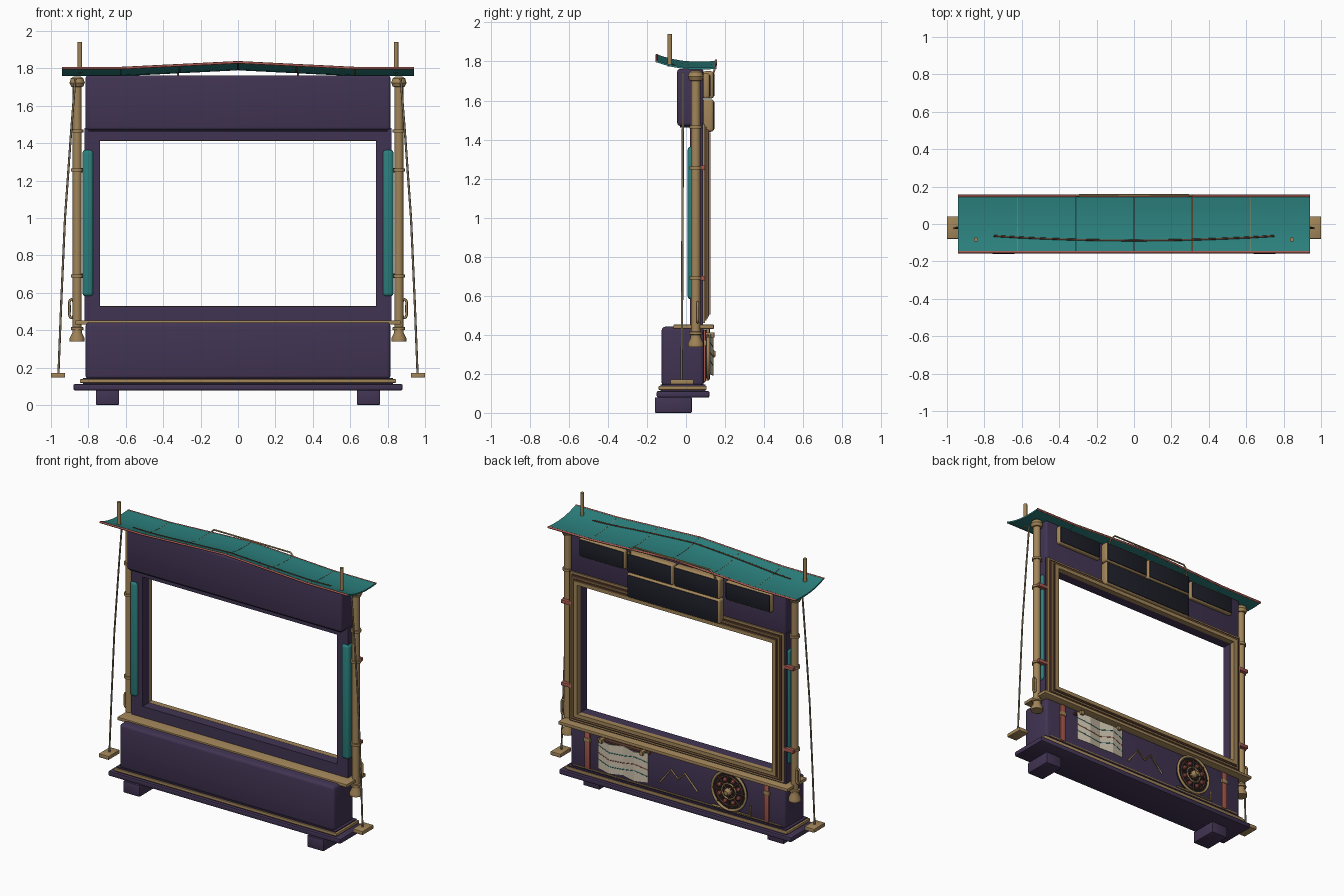
import bpy, bmesh, math
from mathutils import Vector, Matrix

if "Cube" in bpy.data.objects:
    bpy.data.objects.remove(bpy.data.objects["Cube"])


def mat(name, r, g, b):
    m = bpy.data.materials.new(name)
    m.diffuse_color = (r, g, b, 1)
    m.use_nodes = True
    m.node_tree.nodes["Principled BSDF"].inputs["Base Color"].default_value = m.diffuse_color
    return m


PURPLE = mat("dark_purple", .053, .034, .085)
TAN = mat("brass_tan", .36, .235, .10)
TEAL = mat("teal", .024, .215, .205)
RED = mat("muted_red", .38, .10, .08)
BLACK = mat("screen_black", .013, .014, .022)
BROWN = mat("red_brown", .11, .045, .028)
CREAM = mat("paper_cream", .62, .55, .42)
ROPE = mat("rope_grey", .26, .21, .14)


def finish(bm, name, m, smooth=True):
    bmesh.ops.recalc_face_normals(bm, faces=bm.faces)
    me = bpy.data.meshes.new(name)
    bm.to_mesh(me)
    bm.free()
    ob = bpy.data.objects.new(name, me)
    bpy.context.collection.objects.link(ob)
    me.materials.append(m)
    if smooth:
        bpy.ops.object.select_all(action='DESELECT')
        ob.select_set(True)
        bpy.context.view_layer.objects.active = ob
        bpy.ops.object.shade_smooth_by_angle(angle=math.radians(35))
    return ob


def box(name, x, y, z, m, bevel=.004, seg=2):
    """Box from (min, max) ranges with rounded edges."""
    bm = bmesh.new()
    bmesh.ops.create_cube(bm, size=1)
    for v in bm.verts:
        v.co = [(r[0] + r[1]) / 2 + c * (r[1] - r[0]) for r, c in zip((x, y, z), v.co)]
    if bevel:
        bmesh.ops.bevel(bm, geom=bm.edges[:], offset=bevel, segments=seg, affect='EDGES', profile=.5)
    return finish(bm, name, m)


def lathe(name, prof, loc, m, axis='Z', n=20):
    """Turned shape from (radius, height) points."""
    bm = bmesh.new()
    rings = []
    for r, h in prof:
        rings.append([bm.verts.new((r * math.cos(2 * math.pi * i / n), r * math.sin(2 * math.pi * i / n), h))
                      for i in range(n)])
    for a, b in zip(rings, rings[1:]):
        for i in range(n):
            bm.faces.new((a[i], a[(i + 1) % n], b[(i + 1) % n], b[i]))
    bm.faces.new(rings[0])
    bm.faces.new(rings[-1])
    if axis == 'Y':
        bm.transform(Matrix.Rotation(-math.pi / 2, 4, 'X'))
    bm.transform(Matrix.Translation(Vector(loc)))
    return finish(bm, name, m)


def tube(name, pts, r, m, closed=False):
    cu = bpy.data.curves.new(name, 'CURVE')
    cu.dimensions = '3D'
    cu.bevel_depth = r
    cu.bevel_resolution = 2
    cu.use_fill_caps = True
    sp = cu.splines.new('POLY')
    sp.points.add(len(pts) - 1)
    for p, q in zip(sp.points, pts):
        p.co = (*q, 1)
    sp.use_cyclic_u = closed
    cu.materials.append(m)
    ob = bpy.data.objects.new(name, cu)
    bpy.context.collection.objects.link(ob)
    bpy.ops.object.select_all(action='DESELECT')
    ob.select_set(True)
    bpy.context.view_layer.objects.active = ob
    bpy.ops.object.convert(target='MESH')
    return ob


def ring_frame(name, outer, inner, y, m):
    """Rectangular ring; outer and inner are (x0, x1, z0, z1)."""
    bm = bmesh.new()
    loops = []
    for (x0, x1, z0, z1), yy in ((outer, y[0]), (outer, y[1]), (inner, y[1]), (inner, y[0])):
        loops.append([bm.verts.new(c) for c in ((x0, yy, z0), (x1, yy, z0), (x1, yy, z1), (x0, yy, z1))])
    for k in range(4):
        a, b = loops[k], loops[(k + 1) % 4]
        for i in range(4):
            bm.faces.new((a[i], a[(i + 1) % 4], b[(i + 1) % 4], b[i]))
    return finish(bm, name, m, False)


# base and cabinet
box("base_plate", (-.88, .88), (-.15, .12), (.078, .112), PURPLE, .008)
box("base_trim", (-.845, .845), (-.14, .105), (.118, .138), TAN)
box("base_riser", (-.83, .83), (-.13, .1), (.108, .145), PURPLE, 0)
box("lower_cabinet", (-.815, .815), (-.125, .092), (.137, .442), PURPLE, .02, 3)
box("shelf_ledge", (-.87, .87), (-.065, .143), (.43, .452), TAN)
box("upper_cabinet", (-.815, .815), (-.045, .09), (1.47, 1.762), PURPLE, .015, 3)
box("cabinet_seam", (-.8, .8), (-.03, .08), (1.463, 1.475), BLACK, 0)

# window frame with stepped mouldings on the back
ring_frame("window_frame", (-.82, .82, .44, 1.48), (-.737, .737, .527, 1.413), (.02, .088), PURPLE)
hid = (-.75, .75, .517, 1.423)
ring_frame("moulding_outer", (-.81, .81, .46, 1.48), hid, (.085, .098), TAN)
ring_frame("moulding_middle", (-.796, .796, .474, 1.466), hid, (.095, .105), BROWN)
ring_frame("moulding_thin", (-.785, .785, .484, 1.455), hid, (.1, .113), TAN)
ring_frame("moulding_groove", (-.774, .774, .494, 1.446), hid, (.1, .118), BROWN)
ring_frame("moulding_inner", (-.765, .765, .503, 1.437), (-.738, .738, .528, 1.412), (.088, .125), TAN)

# roof of six panels with a low ridge and upturned front edge
PROFILE = [(-.15, 1.806), (-.115, 1.794), (-.07, 1.782), (-.02, 1.773), (.04, 1.768), (.1, 1.768), (.15, 1.772)]


def lift(x):
    return .031 * max(0, 1 - abs(x) / .62)


def roof_z(y):
    for (y0, z0), (y1, z1) in zip(PROFILE, PROFILE[1:]):
        if y <= y1:
            return z0 + (z1 - z0) * (y - y0) / (y1 - y0)
    return PROFILE[-1][1]


XS = [-.94, -.624, -.313, 0, .313, .624, .94]
for i, (x0, x1) in enumerate(zip(XS, XS[1:])):
    bm = bmesh.new()
    a = x0 + (.002 if i else 0)
    b = x1 - (.002 if i < 5 else 0)
    rows = [[[bm.verts.new((x, y, z + lift(x) + d)) for y, z in PROFILE] for x in (a, b)] for d in (0, -.01)]
    n = len(PROFILE)
    for r in rows:
        for k in range(n - 1):
            bm.faces.new((r[0][k], r[0][k + 1], r[1][k + 1], r[1][k]))
    for j in (0, 1):
        for k in range(n - 1):
            bm.faces.new((rows[0][j][k], rows[0][j][k + 1], rows[1][j][k + 1], rows[1][j][k]))
    for k in (0, n - 1):
        bm.faces.new((rows[0][0][k], rows[0][1][k], rows[1][1][k], rows[1][0][k]))
    finish(bm, "roof_panel", TEAL)
for x in XS[1:-1]:
    tube("roof_seam", [(x, y, z + lift(x) - .003) for y, z in PROFILE], .003, TAN if x else BROWN)
for y, z in (PROFILE[0], PROFILE[-1]):
    tube("roof_edge_trim", [(x, y, z - .005 + lift(x)) for x in XS], .007, RED)
sag = [(-.75 + 1.5 * t / 16) for t in range(17)]
tube("roof_cable", [(x, -.088 + .024 * (x / .75) ** 2, roof_z(-.088 + .024 * (x / .75) ** 2) + lift(x))
                    for x in sag], .005, BROWN)

# back screens with brass frames
for name, x, z, y in (("side_screen_left", (-.73, -.38), (1.61, 1.74), .125),
                      ("side_screen_right", (.38, .73), (1.61, 1.74), .125),
                      ("top_screen_left", (-.352, -.004), (1.61, 1.75), .145),
                      ("top_screen_right", (.004, .352), (1.61, 1.75), .145),
                      ("wide_screen", (-.352, .352), (1.44, 1.606), .145)):
    box(name + "_body", x, (.085, y - .003), z, TAN, .014, 3)
    box(name + "_glass", (x[0] + .009, x[1] - .009), (y - .012, y), (z[0] + .009, z[1] - .009), BLACK, .005)
tube("screen_handle", [(-.325, .14, 1.74), (-.32, .152, 1.775), (-.29, .154, 1.806), (.29, .154, 1.806),
                       (.32, .152, 1.775), (.325, .14, 1.74)], .0055, TAN)

# mirrored side parts
for s in (-1, 1):
    box("foot", sorted((s * .635, s * .76)), (-.16, .03), (0, .08), PURPLE, .006)
    lathe("post", [(.04, .338), (.04, .358), (.026, .385), (.026, .40), (.034, .402), (.034, .415), (.024, .418),
                   (.024, 1.70), (.032, 1.702), (.041, 1.722), (.034, 1.745), (.02, 1.755)], (s * .86, .05, 0), TAN)
    for z in (.69, 1.255, 1.465):
        lathe("post_collar", [(.033, z - .008), (.033, z + .008)], (s * .86, .05, 0), TAN)
    for z in (.69, 1.255):
        box("post_clamp", sorted((s * .78, s * .88)), (.072, .098), (z - .012, z + .012), RED, .003)
    box("side_cushion", sorted((s * .772, s * .832)), (.008, .075), (.58, 1.365), TEAL, .02, 3)
    lathe("mast", [(.012, 1.775), (.012, 1.94)], (s * .845, -.083, 0), TAN, n=12)
    tube("guy_rope", [(s * .87, -.015, 1.745), (s * .893, -.016, 1.45), (s * .925, -.018, 1.0),
                      (s * .945, -.02, .55), (s * .96, -.022, .165)], .0058, ROPE)
    box("rope_anchor", sorted((s * .925, s * 1.0)), (-.08, .04), (.146, .172), TAN)
    tube("side_ring", [(s * .89 + .014 * max(-.8, min(.8, 1.4 * math.cos(a))), .06, .515 + .05 * math.sin(a))
                       for a in [2 * math.pi * k / 16 for k in range(16)]], .007, TAN, True)
    # straps with buckles on the cabinet back
    box("strap", (s * .68 - .019, s * .68 + .019), (.085, .102), (.16, .425), RED, .003)
    box("strap_buckle", (s * .68 - .024, s * .68 + .024), (.09, .107), (.345, .372), TAN, .003)

# folded paper map
FX = [.2 + .38 * k / 4 for k in range(5)]
FY = [.138 if k % 2 else .122 for k in range(5)]


def map_sheet(name, z0, z1, dy, m):
    bm = bmesh.new()
    cols = []
    for k in range(5):
        w = .008 if k % 2 else 0
        cols.append([bm.verts.new((FX[k], FY[k] + d, z - w)) for d, z in
                     ((-dy, z0), (dy, z0), (dy, z1), (-dy, z1))])
    for a, b in zip(cols, cols[1:]):
        for i in range(4):
            bm.faces.new((a[i], a[(i + 1) % 4], b[(i + 1) % 4], b[i]))
    bm.faces.new(cols[0])
    bm.faces.new(cols[-1])
    finish(bm, name, m, False)


map_sheet("folded_map", .2, .402, .002, CREAM)
for zz, m in ((.345, TEAL), (.295, RED), (.25, TEAL)):
    tube("map_route", [(FX[k], FY[k] + .001, zz + (.015 if k % 3 == 1 else -.008)) for k in range(5)], .003, m)
box("map_clip", (.2, .59), (.088, .118), (.39, .402), BROWN, .002)
for x in (.24, .55):
    box("map_peg", (x - .012, x + .012), (.1, .145), (.385, .413), TAN, .003)

# mountain outline and bottom trim
tube("mountain_line", [(.13, .097, .215), (.045, .097, .325), (-.01, .097, .272), (-.06, .097, .325),
                       (-.155, .097, .225)], .006, TAN)
box("back_lower_trim", (-.79, .79), (.088, .098), (.155, .163), TAN, 0)

# spoked wheel
wx, wz = -.405, .302
lathe("wheel_disc", [(.126, .088), (.126, .108)], (wx, 0, wz), BLACK, 'Y', 32)
for r, y, t, m in ((.128, .113, .009, TAN), (.1, .112, .006, BROWN), (.052, .116, .006, TAN)):
    tube("wheel_ring", [(wx + r * math.cos(a), y, wz + r * math.sin(a))
                        for a in [2 * math.pi * k / 32 for k in range(32)]], t, m, True)
for k in range(8):
    a = math.pi * k / 4
    c, s = math.cos(a), math.sin(a)
    tube("wheel_spoke", [(wx + .02 * c, .118, wz + .02 * s), (wx + .125 * c, .114, wz + .125 * s)], .005, BROWN)
    c, s = math.cos(a + .39), math.sin(a + .39)
    lathe("wheel_stud", [(.014, .104), (.014, .12), (.008, .126)], (wx + .078 * c, 0, wz + .078 * s), RED, 'Y', 10)
lathe("wheel_hub", [(.024, .1), (.024, .135), (.014, .15)], (wx, 0, wz), TAN, 'Y')
tube("wheel_bracket", [(wx + .13, .105, .172), (wx - .155, .105, .172), (wx - .155, .105, .24)], .007, TAN)
